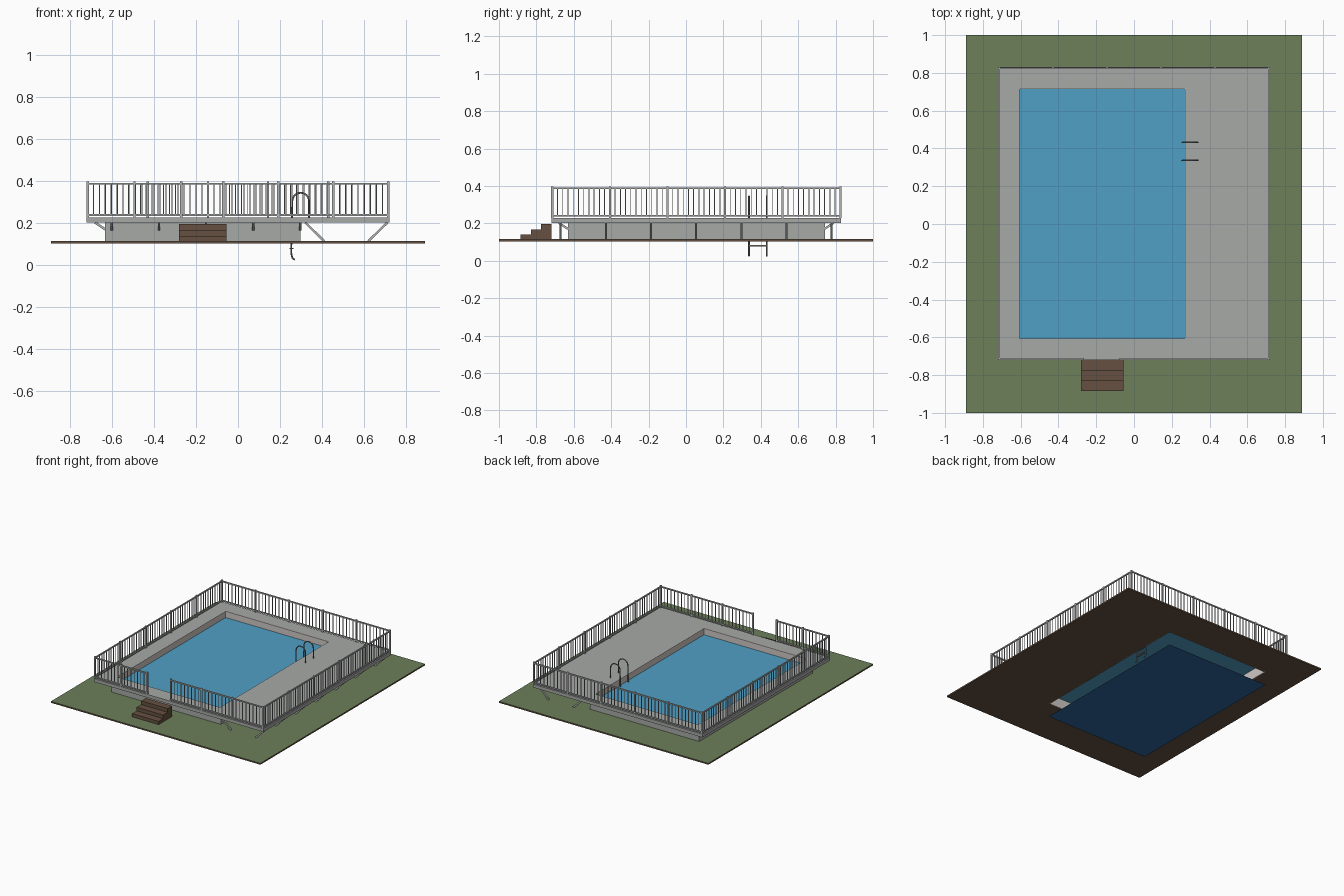
import bpy
import bmesh
import math
from mathutils import Vector

if "Cube" in bpy.data.objects:
    bpy.data.objects.remove(bpy.data.objects["Cube"], do_unlink=True)


def material(name, rgb):
    m = bpy.data.materials.new(name)
    m.use_nodes = True
    m.diffuse_color = (*rgb, 1)
    bsdf = next(n for n in m.node_tree.nodes if n.type == 'BSDF_PRINCIPLED')
    bsdf.inputs["Base Color"].default_value = (*rgb, 1)
    return m


GRASS = material("grass green", (0.15, 0.215, 0.098))
BROWN = material("earth brown", (0.13, 0.08, 0.05))
DECK = material("deck grey", (0.39, 0.40, 0.39))
LINER = material("pale liner", (0.62, 0.58, 0.55))
WATER = material("water blue", (0.08, 0.35, 0.56))
FLOOR = material("deep blue", (0.027, 0.133, 0.34))
METAL = material("rail grey", (0.45, 0.46, 0.46))
STEEL = material("ladder steel", (0.2, 0.2, 0.2))

# Main levels and plan rectangles (x0, x1, y0, y1)
GROUND_LOW, GROUND, DECK_LOW, DECK_TOP = 0.104, 0.115, 0.203, 0.228
LAWN = (-0.89, 0.89, -1, 1)
TERRACE = (-0.72, 0.72, -0.72, 0.83)
POOL = (-0.61, 0.275, -0.61, 0.72)


def grow(rect, d):
    x0, x1, y0, y1 = rect
    return (x0 - d, x1 + d, y0 - d, y1 + d)


def finish(bm, name, *mats):
    bmesh.ops.recalc_face_normals(bm, faces=bm.faces)
    mesh = bpy.data.meshes.new(name)
    bm.to_mesh(mesh)
    bm.free()
    for m in mats:
        mesh.materials.append(m)
    ob = bpy.data.objects.new(name, mesh)
    bpy.context.collection.objects.link(ob)
    return ob


def bar(bm, p, q, w, d=None):
    """Square beam between two points."""
    p, q = Vector(p), Vector(q)
    axis = q - p
    rot = axis.to_track_quat('Z', 'Y').to_matrix().to_4x4()
    made = bmesh.ops.create_cube(bm, size=1)["verts"]
    bmesh.ops.scale(bm, vec=(w, d or w, axis.length), verts=made)
    bmesh.ops.transform(bm, matrix=rot, verts=made)
    bmesh.ops.translate(bm, vec=(p + q) / 2, verts=made)


def frame(name, outer, inner, low, high, *mats):
    """Rectangular slab or wall with a rectangular opening."""
    def corners(rect, z):
        x0, x1, y0, y1 = rect
        return [bm.verts.new((x, y, z)) for x, y in
                ((x0, y0), (x1, y0), (x1, y1), (x0, y1))]
    bm = bmesh.new()
    loops = [corners(outer, low), corners(outer, high),
             corners(inner, high), corners(inner, low)]
    for k, a in enumerate(loops):
        b = loops[(k + 1) % 4]
        for i in range(4):
            j = (i + 1) % 4
            bm.faces.new((a[i], a[j], b[j], b[i]))
    bmesh.ops.recalc_face_normals(bm, faces=bm.faces)
    if len(mats) > 1:
        for f in bm.faces:
            f.material_index = 1 if f.normal.z > 0.9 else 0
    return finish(bm, name, *mats)


def sheet(name, rect, z, mat):
    x0, x1, y0, y1 = rect
    bm = bmesh.new()
    bm.faces.new([bm.verts.new((x, y, z)) for x, y in
                  ((x0, y0), (x1, y0), (x1, y1), (x0, y1))])
    return finish(bm, name, mat)


# Ground, pool shell, water and raised deck
frame("lawn", LAWN, POOL, GROUND_LOW, GROUND, BROWN, GRASS)
frame("pool_wall", grow(POOL, 0.022), POOL, GROUND, DECK_LOW, DECK)
frame("deck", TERRACE, POOL, DECK_LOW, DECK_TOP, DECK)
frame("pool_liner", grow(POOL, 0.001), grow(POOL, -0.005), GROUND_LOW, DECK_TOP, LINER)
sheet("water", grow(POOL, -0.004), 0.18, WATER)
sheet("pool_floor", POOL, 0, FLOOR)

# Entrance steps
bm = bmesh.new()
for i, top in enumerate((0.14, 0.168, 0.196)):
    y = -0.857 + i * 0.055
    bar(bm, (-0.168, y, GROUND), (-0.168, y, top), 0.225, 0.055)
finish(bm, "entrance_steps", BROWN)

# Railings: each run is split into equal bays of balusters
RAIL_TOP, RAIL_LOW = 0.388, 0.24


def railing(name, start, end, bays, per_bay):
    bm = bmesh.new()
    a, b = Vector(start), Vector(end)
    up = Vector((0, 0, 1))
    for z in (RAIL_LOW, RAIL_TOP):
        bar(bm, a + up * z, b + up * z, 0.009)
    count = bays * per_bay
    for i in range(count + 1):
        p = a.lerp(b, i / count)
        if i % per_bay == 0:
            bar(bm, p + up * DECK_TOP, p + up * 0.398, 0.011)
        else:
            bar(bm, p + up * RAIL_LOW, p + up * RAIL_TOP, 0.0045)
    finish(bm, name, METAL)


X, Y0, Y1 = 0.715, -0.715, 0.825
railing("back_railing", (-X, Y1, 0), (X, Y1, 0), 5, 10)
railing("right_railing", (-X, Y0, 0), (-X, Y1, 0), 5, 11)
railing("left_railing", (X, Y0, 0), (X, Y1, 0), 5, 11)
railing("front_railing_right", (-X, Y0, 0), (-0.27, Y0, 0), 2, 8)
railing("front_railing_left", (-0.07, Y0, 0), (X, Y0, 0), 3, 9)

# Diagonal braces under the deck
bm = bmesh.new()
for i in range(7):
    y = -0.67 + i * 0.2415
    bar(bm, (0.32, y, DECK_LOW), (0.41, y, GROUND), 0.011)
    bar(bm, (0.71, y, DECK_LOW), (0.62, y, GROUND), 0.011)
    if 0 < i < 6:
        bar(bm, (-0.68, y, DECK_LOW), (-0.63, y, 0.17), 0.011)
for i in range(5):
    x = -0.6 + i * 0.224
    bar(bm, (x, -0.68, DECK_LOW), (x, -0.63, 0.17), 0.011)
    bar(bm, (x, 0.79, DECK_LOW), (x, 0.74, 0.17), 0.011)
finish(bm, "deck_braces", METAL)

# Pool ladder: two bent tubes with treads between them
SIDES = (0.337, 0.432)
for label, y in zip(("front", "back"), SIDES):
    arc = [(0.298 - 0.04 * math.cos(t), 0.305 + 0.04 * math.sin(t))
           for t in (math.pi * k / 12 for k in range(13))]
    path = [(0.27, 0.026), (0.258, 0.035), (0.253, 0.06)] + arc + [(0.338, DECK_TOP)]
    curve = bpy.data.curves.new("ladder_tube", 'CURVE')
    curve.dimensions = '3D'
    curve.bevel_depth = 0.0042
    curve.bevel_resolution = 2
    curve.use_fill_caps = True
    spline = curve.splines.new('POLY')
    spline.points.add(len(path) - 1)
    for pt, (x, z) in zip(spline.points, path):
        pt.co = (x, y, z, 1)
    curve.materials.append(STEEL)
    ob = bpy.data.objects.new("ladder_rail_" + label, curve)
    bpy.context.collection.objects.link(ob)

bm = bmesh.new()
for z in (0.08, 0.125, 0.17):
    bar(bm, (0.254, SIDES[0], z), (0.254, SIDES[1], z), 0.018, 0.007)
finish(bm, "ladder_treads", STEEL)
